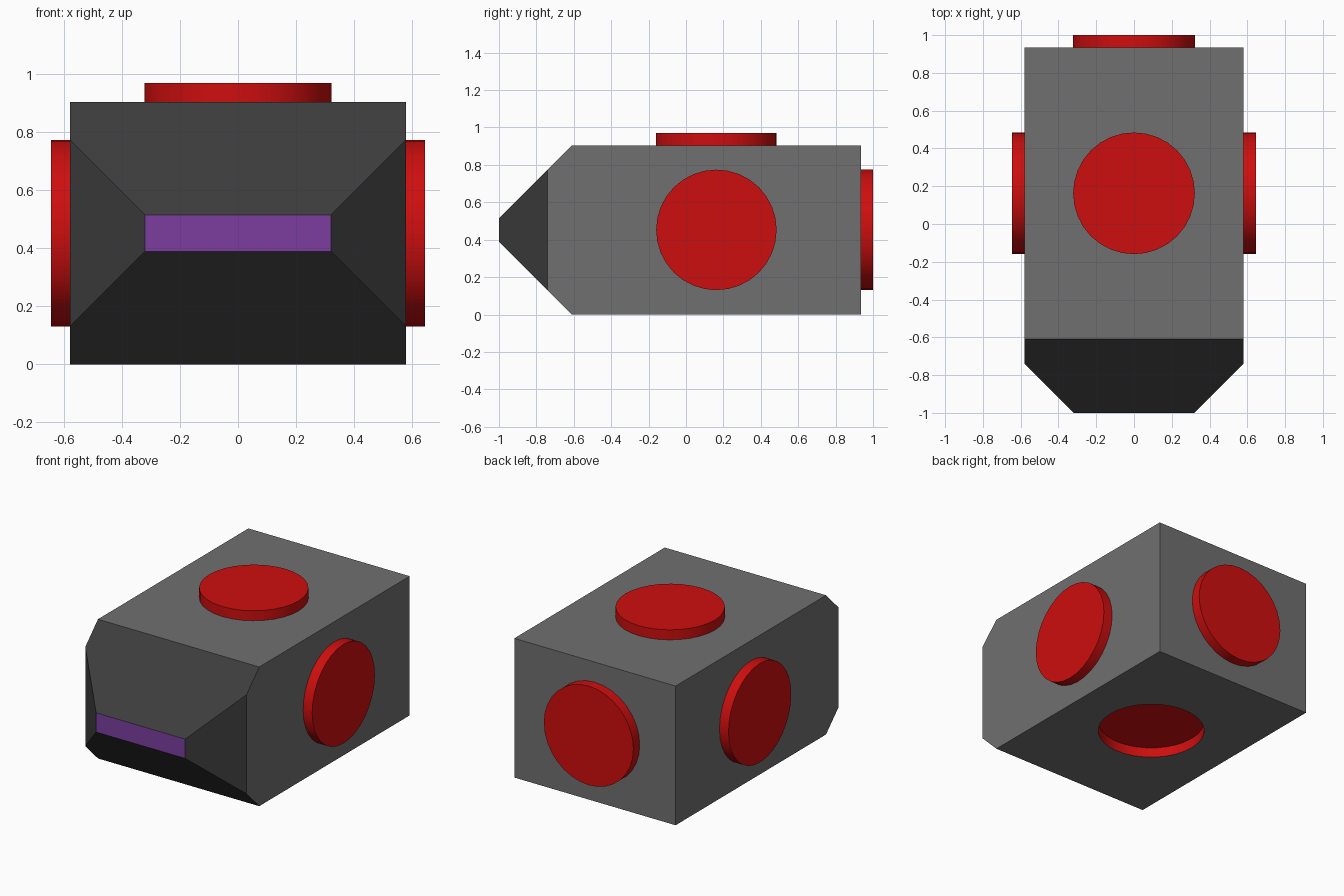
import bpy, bmesh, math
from mathutils import Vector

if "Cube" in bpy.data.objects:
    bpy.data.objects.remove(bpy.data.objects["Cube"])


def material(name, rgb):
    lin = [((c / 255 + 0.055) / 1.055) ** 2.4 for c in rgb]
    m = bpy.data.materials.new(name)
    m.diffuse_color = (*lin, 1)
    m.use_nodes = True
    m.node_tree.nodes["Principled BSDF"].inputs["Base Color"].default_value = m.diffuse_color
    return m


GREY = material("body grey", (112, 112, 112))
DARK = material("dark grey", (61, 61, 61))
PURPLE = material("purple", (123, 61, 159))
RED = material("red", (206, 14, 14))

W, H = 0.58, 0.905            # half width, height
BACK, MID_Y = 0.935, 0.1625   # back wall, middle of the straight block
R, T = 0.322, 0.065           # disc radius and thickness
MZ = H / 2


def smooth(obj):
    bpy.ops.object.select_all(action='DESELECT')
    obj.select_set(True)
    bpy.context.view_layer.objects.active = obj
    bpy.ops.object.shade_smooth_by_angle(angle=math.radians(30))


def disc(name, base, direction, thickness, sink=0.01):
    """Round plate standing on a wall, sunk slightly into it."""
    d = Vector(direction)
    centre = Vector(base) + d * (thickness - sink) / 2
    bpy.ops.mesh.primitive_cylinder_add(
        vertices=32, radius=R, depth=thickness + sink, location=centre,
        rotation=d.to_track_quat('Z', 'Y').to_euler())
    obj = bpy.context.object
    obj.name = name
    return obj


# body: block with a nose tapering at 45 degrees, as a convex hull
# each ring: y, half width, half height
rings = [(BACK, W, MZ), (-0.61, W, MZ), (-0.74, W, MZ - 0.13),
         (-1.0, W - 0.26, MZ - 0.39)]
bm = bmesh.new()
for y, hw, hh in rings:
    for sx in (-1, 1):
        for sz in (-1, 1):
            bm.verts.new((sx * hw, y, MZ + sz * hh))
bmesh.ops.convex_hull(bm, input=bm.verts)
bmesh.ops.dissolve_limit(bm, angle_limit=math.radians(1),
                         verts=bm.verts, edges=bm.edges)
bmesh.ops.recalc_face_normals(bm, faces=bm.faces)
bm.normal_update()
for f in bm.faces:  # nose slopes dark, nose tip purple
    f.material_index = 2 if f.normal.y < -0.9 else 1 if f.normal.y < -0.5 else 0
mesh = bpy.data.meshes.new("body")
bm.to_mesh(mesh)
bm.free()
body = bpy.data.objects.new("body", mesh)
bpy.context.collection.objects.link(body)

# round red recess in the underside
cutter = disc("recess_cutter", (0, MID_Y, 0), (0, 0, 1), T, 0.05)
cutter.hide_render = True
for m in (GREY, DARK, PURPLE, RED):
    mesh.materials.append(m)
    cutter.data.materials.append(m)
for p in cutter.data.polygons:
    p.material_index = 3
mod = body.modifiers.new("recess", 'BOOLEAN')
mod.operation = 'DIFFERENCE'
mod.solver = 'EXACT'
mod.object = cutter
bpy.context.view_layer.objects.active = body
bpy.ops.object.modifier_apply(modifier=mod.name)
bpy.data.objects.remove(cutter)
smooth(body)

# raised red discs on the top, back and both sides
for name, base, direction in (
        ("top_disc", (0, MID_Y, H), (0, 0, 1)),
        ("back_disc", (0, BACK, MZ), (0, 1, 0)),
        ("right_disc", (W, MID_Y, MZ), (1, 0, 0)),
        ("left_disc", (-W, MID_Y, MZ), (-1, 0, 0))):
    obj = disc(name, base, direction, T)
    obj.data.materials.append(RED)
    smooth(obj)
